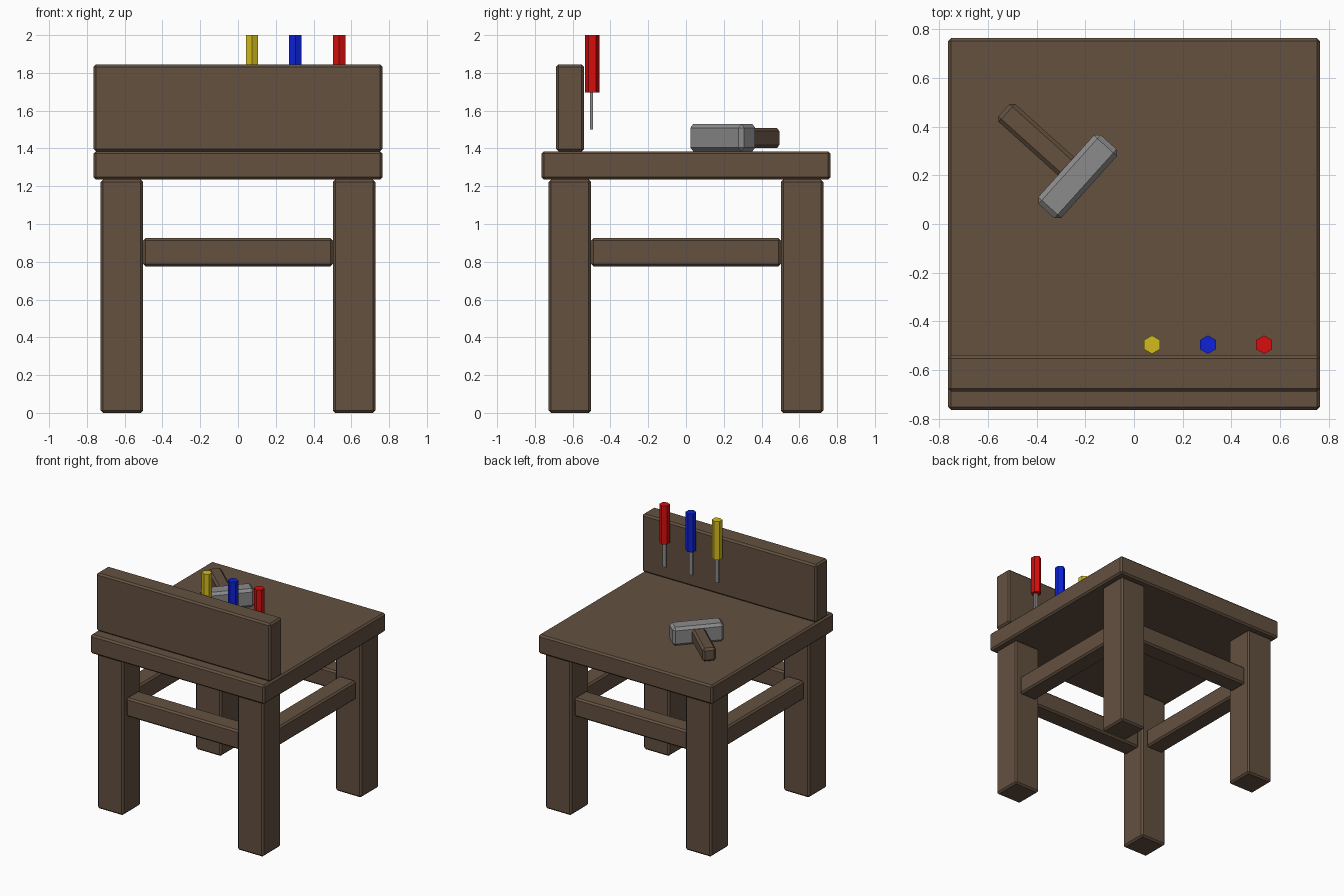
import bpy, bmesh, math
from mathutils import Matrix, Vector

if "Cube" in bpy.data.objects:
    bpy.data.objects.remove(bpy.data.objects["Cube"])


def material(name, rgb):
    m = bpy.data.materials.new(name)
    m.diffuse_color = (*rgb, 1)
    m.use_nodes = True
    m.node_tree.nodes["Principled BSDF"].inputs["Base Color"].default_value = m.diffuse_color
    return m


WOOD = material("brown wood", (0.125, 0.082, 0.051))
STEEL = material("grey steel", (0.26, 0.26, 0.26))
YELLOW = material("yellow grip", (0.65, 0.50, 0.012))
BLUE = material("blue grip", (0.004, 0.016, 0.68))
RED = material("red grip", (0.68, 0.004, 0.004))


def finish(name, bm, mat, loc, turn=0):
    me = bpy.data.meshes.new(name)
    bm.to_mesh(me)
    bm.free()
    me.materials.append(mat)
    ob = bpy.data.objects.new(name, me)
    ob.location = loc
    ob.rotation_euler.z = turn
    bpy.context.collection.objects.link(ob)
    return ob


def box(name, size, loc, mat, bevel=0.013, turn=0):
    """Chamfered box centred on loc."""
    bm = bmesh.new()
    bmesh.ops.create_cube(bm, size=1, matrix=Matrix.Diagonal((*size, 1)))
    if bevel:
        bmesh.ops.bevel(bm, geom=bm.edges[:], offset=bevel, segments=1,
                        affect='EDGES', profile=0.5)
    return finish(name, bm, mat, loc, turn)


# Table top and upright board along the front edge
box("table_top", (1.53, 1.53, 0.15), (0, 0, 1.31), WOOD)
box("upright_board", (1.53, 0.15, 0.46), (0, -0.614, 1.615), WOOD)

# Four legs
for sx, side in ((-1, "left"), (1, "right")):
    for sy, end in ((-1, "front"), (1, "back")):
        box(f"{end}_{side}_leg", (0.226, 0.226, 1.235),
            (sx * 0.615, sy * 0.615, 0.6175), WOOD)

# Four stretchers between the legs
for s, a, b in ((-1, "front", "left"), (1, "back", "right")):
    box(f"{a}_stretcher", (1.005, 0.15, 0.15), (0, s * 0.615, 0.85), WOOD)
    box(f"{b}_stretcher", (0.15, 1.005, 0.15), (s * 0.615, 0, 0.85), WOOD)

# Hammer lying on the top: head along local x, handle along local y
turn = math.radians(48)
centre = Vector((-0.232, 0.195, 1.457))
out = Vector((-math.sin(turn), math.cos(turn), 0))
box("hammer_head", (0.382, 0.128, 0.145), centre, STEEL, 0.02, turn)
box("hammer_handle", (0.1, 0.375, 0.105), centre + out * 0.22 - Vector((0, 0, 0.002)),
    WOOD, 0.016, turn)

# Three screwdrivers hanging behind the board
for colour, x, mat in (("yellow", 0.074, YELLOW), ("blue", 0.304, BLUE), ("red", 0.535, RED)):
    bm = bmesh.new()
    bmesh.ops.create_cone(bm, cap_ends=True, segments=6, radius1=0.038,
                          radius2=0.038, depth=0.305)
    # Put the hexagon's corners on the y axis
    top = max(bm.verts, key=lambda v: v.co.y)
    if top.co.y < 0.036:
        bmesh.ops.rotate(bm, verts=bm.verts, matrix=Matrix.Rotation(math.pi / 6, 3, 'Z'))
    finish(f"{colour}_screwdriver_grip", bm, mat, (x, -0.496, 1.8475))
    box(f"{colour}_screwdriver_blade", (0.03, 0.014, 0.21), (x, -0.5, 1.605), STEEL, 0)
